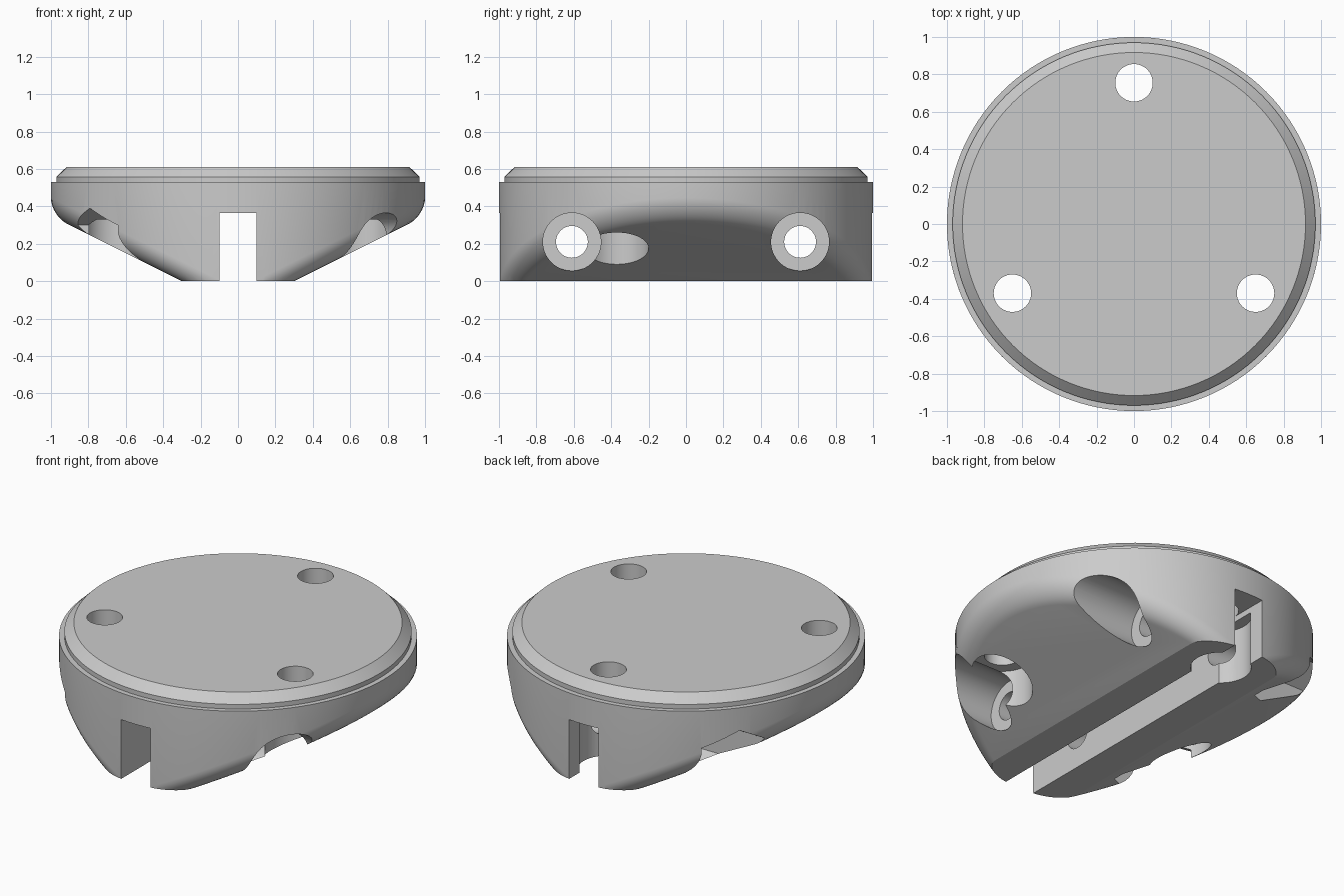
import bpy, bmesh, math
from mathutils import Vector, Matrix

default = bpy.data.objects.get("Cube")
if default:
    bpy.data.objects.remove(default, do_unlink=True)

grey = bpy.data.materials.new("light_grey")
grey.use_nodes = True
grey.diffuse_color = (0.6, 0.6, 0.6, 1)
grey.node_tree.nodes["Principled BSDF"].inputs["Base Color"].default_value = (0.6, 0.6, 0.6, 1)

SEGMENTS = 128


def make_object(name, bm):
    bmesh.ops.recalc_face_normals(bm, faces=bm.faces[:])
    mesh = bpy.data.meshes.new(name)
    bm.to_mesh(mesh)
    bm.free()
    mesh.materials.append(grey)
    obj = bpy.data.objects.new(name, mesh)
    bpy.context.collection.objects.link(obj)
    return obj


def cut(bm, point, normal, fill=True):
    """Remove everything on the normal side of a plane; return the cut edges."""
    result = bmesh.ops.bisect_plane(
        bm, geom=bm.verts[:] + bm.edges[:] + bm.faces[:], dist=1e-5,
        plane_co=Vector(point), plane_no=Vector(normal), clear_outer=True)
    edges = [e for e in result["geom_cut"] if isinstance(e, bmesh.types.BMEdge)]
    if fill:
        bmesh.ops.edgeloop_fill(bm, edges=edges)
    return edges


# Round body: stepped and chamfered profile (radius, height), turned about z
profile = [(1, -1), (1, 0.53), (0.97, 0.53), (0.97, 0.558), (0.917, 0.61)]
bm = bmesh.new()
rings = []
for radius, z in profile:
    ring = bmesh.ops.create_circle(bm, segments=SEGMENTS, radius=radius,
                                   matrix=Matrix.Translation((0, 0, z)))["verts"]
    rings.append(ring)
for low, high in zip(rings, rings[1:]):
    for i in range(SEGMENTS):
        j = (i + 1) % SEGMENTS
        bm.faces.new((low[i], low[j], high[j], high[i]))
bm.faces.new(rings[0])
bm.faces.new(rings[-1])
bmesh.ops.recalc_face_normals(bm, faces=bm.faces[:])

# Sloping underside with a rounded rim, then flat foot and centre line
rim = cut(bm, (0.3, 0, 0), (0.5, 0, -1))
bmesh.ops.recalc_face_normals(bm, faces=bm.faces[:])
bmesh.ops.bevel(bm, geom=rim, offset=0.095, offset_type='OFFSET', segments=8,
                profile=0.5, affect='EDGES', clamp_overlap=False)
cut(bm, (0, 0, 0), (0, 0, -1))
cut(bm, (0, 0, 0), (-1, 0, 0), fill=False)
body = make_object("disc_body", bm)
mirror = body.modifiers.new("mirror", 'MIRROR')
mirror.use_clip = True

cutters = []


def add_cutter(name, bm):
    obj = make_object(name, bm)
    obj.hide_render = True
    cutters.append(obj)


def bore(name, start, end, radius, sides=64):
    """Straight round or hexagonal cutter between two points."""
    start, end = Vector(start), Vector(end)
    axis = end - start
    turn = Matrix.Rotation(math.pi / 2, 4, 'Y') if abs(axis.x) > 0 else Matrix.Identity(4)
    bm = bmesh.new()
    bmesh.ops.create_cone(bm, cap_ends=True, segments=sides, radius1=radius,
                          radius2=radius, depth=axis.length)
    if sides == 6:  # one corner of the pocket points up
        top = max(bm.verts, key=lambda v: abs(v.co.x))
        if abs(top.co.x) < radius * 0.99:
            bm.transform(Matrix.Rotation(math.pi / 6, 4, 'Z'))
    bm.transform(Matrix.Translation((start + end) / 2) @ turn)
    add_cutter(name, bm)


# Slot along the underside
bm = bmesh.new()
bmesh.ops.create_cube(bm, size=1, matrix=Matrix.Translation((0, 0, 0.065))
                      @ Matrix.Diagonal((0.2, 3, 0.6, 1)))
add_cutter("slot_cutter", bm)

# Three vertical holes, widened from below
for x, y in ((0, 0.755), (0.65, -0.37), (-0.65, -0.37)):
    bore("mount_hole_cutter", (x, y, -0.2), (x, y, 1), 0.1)
    bore("mount_recess_cutter", (x, y, -0.2), (x, y, 0.33), 0.17)

# Two cross holes with a round recess on one side and a hex recess on the other
for y in (-0.61, 0.61):
    bore("cross_hole_cutter", (-1.3, y, 0.21), (1.3, y, 0.21), 0.085)
    bore("round_recess_cutter", (0.4, y, 0.21), (1.3, y, 0.21), 0.155)
    bore("hex_recess_cutter", (-1.3, y, 0.21), (-0.4, y, 0.21), 0.18, sides=6)

for cutter in cutters:
    mod = body.modifiers.new(cutter.name, 'BOOLEAN')
    mod.operation = 'DIFFERENCE'
    mod.solver = 'EXACT'
    mod.object = cutter

# Apply the cuts, discard the cutters and smooth the round surfaces
bpy.context.view_layer.update()
depsgraph = bpy.context.evaluated_depsgraph_get()
finished = bpy.data.meshes.new_from_object(body.evaluated_get(depsgraph))
body.modifiers.clear()
body.data = finished
for cutter in cutters:
    bpy.data.objects.remove(cutter, do_unlink=True)

bpy.ops.object.select_all(action='DESELECT')
body.select_set(True)
bpy.context.view_layer.objects.active = body
bpy.ops.object.shade_smooth_by_angle(angle=math.radians(25))
